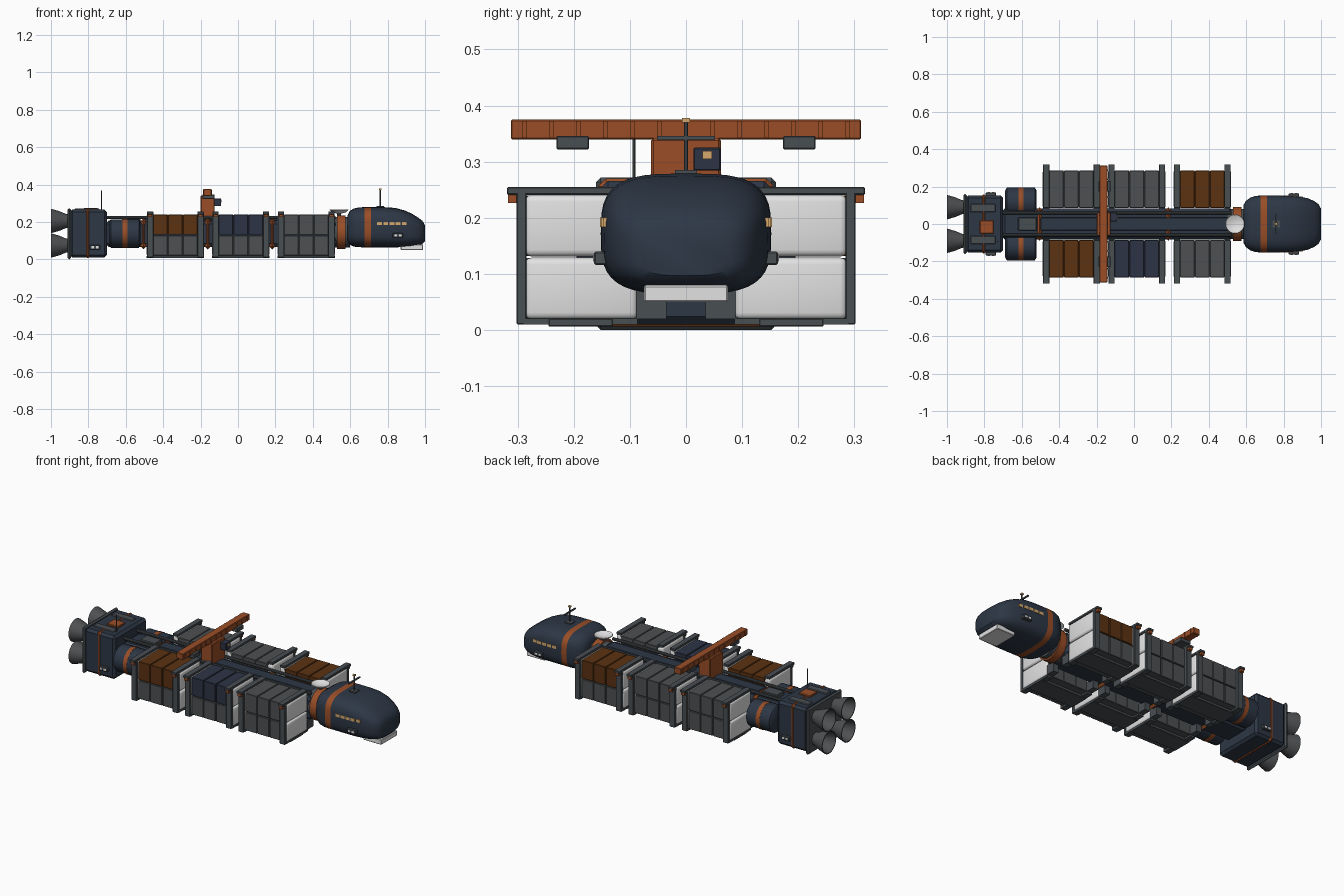
import bpy, bmesh, math
from mathutils import Vector

if "Cube" in bpy.data.objects:
    bpy.data.objects.remove(bpy.data.objects["Cube"])


def material(name, r, g, b):
    m = bpy.data.materials.new(name)
    m.diffuse_color = (r, g, b, 1)
    m.use_nodes = True
    m.node_tree.nodes["Principled BSDF"].inputs["Base Color"].default_value = m.diffuse_color
    return m


NAVY = material("hull navy", 0.026, 0.038, 0.060)
ORANGE = material("rust orange", 0.32, 0.076, 0.020)
STEEL = material("steel grey", 0.066, 0.077, 0.086)
GREY = material("container grey", 0.076, 0.080, 0.084)
BROWN = material("container brown", 0.105, 0.032, 0.006)
BLUE = material("container blue", 0.026, 0.034, 0.060)
WHITE = material("panel white", 0.76, 0.76, 0.76)
TAN = material("window amber", 0.68, 0.40, 0.15)


def finish(name, bm, mat, smooth=False):
    bmesh.ops.recalc_face_normals(bm, faces=bm.faces)
    me = bpy.data.meshes.new(name)
    bm.to_mesh(me)
    bm.free()
    ob = bpy.data.objects.new(name, me)
    bpy.context.collection.objects.link(ob)
    me.materials.append(mat)
    if smooth:
        bpy.ops.object.select_all(action='DESELECT')
        bpy.context.view_layer.objects.active = ob
        ob.select_set(True)
        bpy.ops.object.shade_smooth_by_angle(angle=math.radians(35))
    return ob


def box(name, x, y, z, mat, bevel=0, segments=1):
    """Box from (low, high) ranges on each axis, in either order."""
    bm = bmesh.new()
    bmesh.ops.create_cube(bm, size=1)
    for v in bm.verts:
        v.co = Vector([(r[0] + r[1]) / 2 + c * abs(r[1] - r[0]) for r, c in zip((x, y, z), v.co)])
    if bevel:
        bmesh.ops.bevel(bm, geom=bm.edges[:], offset=bevel, segments=segments, profile=0.5, affect='EDGES')
    return finish(name, bm, mat, segments > 1)


def lathe(name, profile, centre, mat, axis='X', sides=24, closed=False):
    """Turn (distance along axis, radius) points about an axis through centre."""
    bm = bmesh.new()
    rings = []
    for d, r in profile:
        ring = []
        for i in range(sides):
            a = 2 * math.pi * (i + 0.5) / sides
            p = (d, r * math.cos(a), r * math.sin(a))
            if axis == 'Z':
                p = (p[1], p[2], p[0])
            ring.append(bm.verts.new(Vector(p) + Vector(centre)))
        rings.append(ring)
    pairs = list(zip(rings, rings[1:])) + ([(rings[-1], rings[0])] if closed else [])
    for a, b in pairs:
        for i in range(sides):
            j = (i + 1) % sides
            bm.faces.new((a[i], a[j], b[j], b[i]))
    if not closed:
        bm.faces.new(rings[0])
        bm.faces.new(rings[-1])
    return finish(name, bm, mat, True)


def rod(name, a, b, r, centre, mat, axis='X', sides=16):
    return lathe(name, [(a, r), (b, r)], centre, mat, axis, sides)


# Command module: rounded-square sections lofted along x, orange band by station
stations = [(0.585, .100, .095, .235), (0.597, .122, .078, .258), (0.62, .140, .068, .272),
            (0.65, .150, .065, .278), (0.675, .152, .064, .279), (0.71, .152, .064, .279),
            (0.78, .152, .064, .279), (0.84, .151, .064, .275), (0.89, .146, .066, .262),
            (0.93, .137, .069, .244), (0.965, .122, .075, .222), (0.987, .105, .083, .205),
            (1.0, .082, .097, .182)]
bm = bmesh.new()
N, rings = 40, []
for x, w, lo, hi in stations:
    ring = []
    for i in range(N):
        a = 2 * math.pi * i / N
        c, s = math.cos(a), math.sin(a)
        p = 2 / 3.3
        ring.append(bm.verts.new((x, w * math.copysign(abs(c) ** p, c),
                                  (lo + hi) / 2 + (hi - lo) / 2 * math.copysign(abs(s) ** p, s))))
    rings.append(ring)
for k in range(len(rings) - 1):
    for i in range(N):
        j = (i + 1) % N
        f = bm.faces.new((rings[k][i], rings[k][j], rings[k + 1][j], rings[k + 1][i]))
        f.material_index = int(k == 4)
bm.faces.new(rings[0])
bm.faces.new(rings[-1])
finish("command_module", bm, NAVY, True).data.materials.append(ORANGE)
box("chin_plate", (.87, .99), (-.075, .075), (.05, .08), WHITE, .003)

# Mast, dish and neck
box("mast_base", (.74, .78), (-.02, .02), (.274, .285), STEEL)
rod("head_mast", .28, .372, .004, (.76, 0, 0), STEEL, 'Z', 8)
box("mast_crossbar", (.756, .764), (-.052, .052), (.339, .346), STEEL)
box("mast_light", (.753, .767), (-.007, .007), (.37, .378), TAN)
rod("neck", .50, .60, .082, (0, 0, .145), STEEL)
rod("neck_ring", .53, .575, .092, (0, 0, .145), ORANGE)
rod("dish_stand", .2, .25, .012, (.54, 0, 0), STEEL, 'Z', 8)
lathe("dish", [(.245, .012), (.25, .035), (.264, .052), (.267, .05), (.257, .03), (.254, .005)],
      (.54, 0, 0), WHITE, 'Z', 16)

# Spine, rails and rings between the container bays
box("spine", (-.71, .53), (-.083, .083), (.065, .208), NAVY, .02)
box("spine_top_duct", (-.50, .50), (-.035, .035), (.205, .222), NAVY, .004)
box("aft_duct", (-.62, -.52), (-.035, .035), (.2, .23), STEEL, .004)
for x in (-.505, -.162, .183):
    box("spine_ring", (x - .017, x + .017), (-.09, .09), (.052, .22), ORANGE, .018)
for s in (-1, 1):
    rod("spine_rail", -.70, .52, .009, (0, s * .06, .224), STEEL, sides=10)
    # Fuel tanks beside the spine
    tank = (0, s * .118, .138)
    lathe("fuel_tank", [(-.69, .06), (-.68, .077), (-.53, .077), (-.52, .06)], tank, NAVY)
    rod("fuel_tank_band", -.617, -.592, .0785, tank, ORANGE)

# Containers: coloured upper half, grey lower half, white bulged ends, steel frames
upper = {-1: (BROWN, BLUE, GREY), 1: (GREY, GREY, BROWN)}
for s in (-1, 1):
    for n, cx in enumerate((-.335, .015, .365)):
        for z0, z1, mat in ((.132, .24, upper[s][n]), (.02, .128, GREY)):
            box("container_core", (cx - .135, cx + .135), (s * .088, s * .28), (z0, z1 - .004), mat)
            for k in (-1, 0, 1):
                box("container_panel", (cx + k * .08 - .038, cx + k * .08 + .038),
                    (s * .086, s * .286), (z0, z1), mat, .002)
            for e in (-1, 1):
                box("container_end", (cx + e * .115, cx + e * .154),
                    (s * .086, s * .287), (z0 - .001, z1 + .001), WHITE, .012, 3)
        for e in (-1, 1):
            px = cx + e * .135
            span = (px - .017, px + .017)
            box("frame_post", span, (s * .284, s * .302), (.01, .25), STEEL, .002)
            box("frame_top_beam", span, (s * .086, s * .319), (.241, .255), STEEL, .002)
            box("frame_bottom_beam", span, (s * .086, s * .29), (.01, .021), STEEL)
            box("frame_clamp", (px - .011, px + .011), (s * .296, s * .317), (.226, .249), ORANGE)
            box("spine_bracket", span, (s * .035, s * .088), (.02, .075), STEEL)
        box("container_skid", (cx - .153, cx + .153), (s * .13, s * .245), (.006, .021), STEEL, .002)

# Gantry crane with cab and hoists
box("crane_tower", (-.2, -.125), (-.062, .062), (.21, .342), ORANGE, .004)
box("crane_beam", (-.185, -.142), (-.312, .312), (.34, .375), ORANGE, .002)
for i in range(13):
    y = -.288 + i * .048
    for x in (-.186, -.141):
        box("beam_rib", (x - .002, x + .002), (y - .004, y + .004), (.342, .373), ORANGE)
for s in (-1, 1):
    box("crane_hoist", (-.19, -.125), (s * .173, s * .231), (.322, .346), STEEL, .002)
box("crane_cab", (-.13, -.09), (.013, .062), (.284, .325), BLUE, .002)
box("cab_window", (-.092, -.087), (.029, .046), (.305, .319), TAN)

# Engine block
box("engine_block", (-.9, -.70), (-.153, .153), (.01, .266), NAVY, .014)
box("engine_block_band", (-.82, -.787), (-.157, .157), (.006, .270), ORANGE, .014)
box("engine_plate", (-.912, -.893), (-.16, .16), (0, .272), STEEL, .008)
box("engine_hatch", (-.825, -.75), (-.05, .02), (.26, .275), ORANGE, .003)
for y in (-.085, .085):
    box("engine_vent", (-.875, -.74), (y - .022, y + .022), (.26, .271), STEEL, .004)
rod("aft_antenna", .26, .368, .003, (-.73, -.093, 0), STEEL, 'Z', 8)
for y in (-.09, .09):
    for z in (.074, .205):
        lathe("engine_bell", [(-.89, .034), (-.92, .038), (-.955, .053), (-1.0, .066),
                              (-1.0, .061), (-.955, .048), (-.92, .032), (-.90, .025)],
              (0, y, z), GREY, sides=24, closed=True)
        rod("engine_throat", -.921, -.89, .034, (0, y, z), STEEL)

# Side details: windows and steering thrusters
for s in (-1, 1):
    for i in range(5):
        x = .757 + i * .033
        y = .1515 - max(0, x - .84) * .11
        box("side_window", (x - .013, x + .013), (s * (y - .006), s * (y + .002)), (.184, .201), TAN)
    for x, y, z in ((.855, .148, .128), (-.765, .152, .065)):
        box("thruster_pod", (x - .028, x + .028), (s * (y - .01), s * (y + .016)), (z - .012, z + .012), STEEL, .003)
        for d in (-.012, .012):
            box("thruster_port", (x + d - .007, x + d + .007), (s * (y + .013), s * (y + .018)), (z - .006, z + .006), WHITE)
